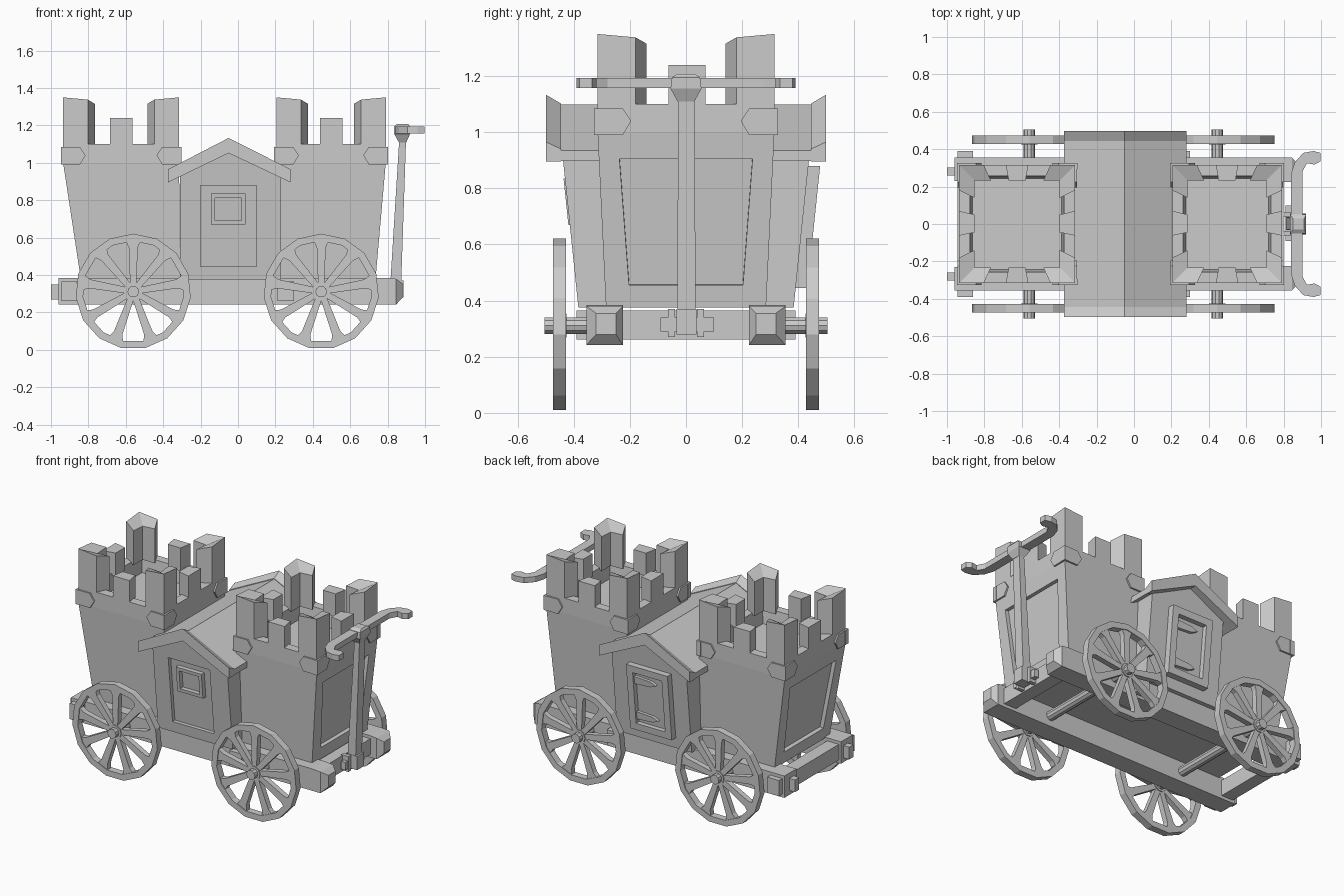
import bpy, bmesh
from math import cos, sin, pi

if "Cube" in bpy.data.objects:
    bpy.data.objects.remove(bpy.data.objects["Cube"])


def finish(bm, name):
    bmesh.ops.recalc_face_normals(bm, faces=bm.faces)
    me = bpy.data.meshes.new(name)
    bm.to_mesh(me)
    bm.free()
    ob = bpy.data.objects.new(name, me)
    bpy.context.collection.objects.link(ob)
    return ob


def skin(bm, rings, loop=False):
    """Join matching rings of points; cap the ends unless the rings loop."""
    vs = [[bm.verts.new(p) for p in r] for r in rings]
    n = len(vs[0])
    for a, b in zip(vs, vs[1:] + ([vs[0]] if loop else [])):
        for i in range(n):
            bm.faces.new((a[i], a[(i + 1) % n], b[(i + 1) % n], b[i]))
    if not loop:
        bm.faces.new(vs[0])
        bm.faces.new(vs[-1])


def loft(name, *solids):
    bm = bmesh.new()
    for rings in solids:
        skin(bm, rings)
    return finish(bm, name)


def rect(x0, x1, y0, y1, z):
    return [(x0, y0, z), (x1, y0, z), (x1, y1, z), (x0, y1, z)]


def xrect(x, y0, y1, z0, z1):
    return [(x, y0, z0), (x, y1, z0), (x, y1, z1), (x, y0, z1)]


def box(name, x0, x1, y0, y1, z0, z1):
    return loft(name, [rect(x0, x1, y0, y1, z0), rect(x0, x1, y0, y1, z1)])


# Towers: flared body, recessed end panel, hollow top
def tower(side, bottom, top, s):
    t = .082
    bm = bmesh.new()
    skin(bm, [rect(*bottom, -.285, .285, .375), rect(*top, -.315, .315, 1.0),
              rect(*top, -.315, .315, 1.1)])
    bmesh.ops.recalc_face_normals(bm, faces=bm.faces)
    bm.normal_update()
    end = [f for f in bm.faces if f.normal.x * s > .8 and f.calc_center_median().z < .9]
    roof = [f for f in bm.faces if f.normal.z > .9]
    bmesh.ops.inset_region(bm, faces=end, thickness=.08)
    k = 1 if s > 0 else 0
    for v in end[0].verts:
        hi = v.co.z > .7
        z = .905 if hi else .455
        x = bottom[k] + (top[k] - bottom[k]) * (z - .375) / .625
        v.co = (x, (.237 if hi else .203) * (1 if v.co.y > 0 else -1), z)
    bm.normal_update()
    bmesh.ops.inset_region(bm, faces=end, thickness=.001, depth=-.025)
    bmesh.ops.inset_region(bm, faces=roof, thickness=t)
    bmesh.ops.inset_region(bm, faces=roof, thickness=.02, depth=-.1)
    finish(bm, side + "_tower")

    x0, x1 = top
    xm = (x0 + x1) / 2
    for cx, sx in ((x0, -1), (x1, 1)):
        for cy, sy in ((-.315, -1), (.315, 1)):
            def P(u, v, z):
                return (cx - sx * u, cy - sy * v, z)
            # L-shaped corner merlon, radial end faces, peaked top
            L = [(0, 0, 1.35), (.132, 0, 1.338), (.17, t, 1.315),
                 (t, t, 1.31), (t, .175, 1.315), (0, .135, 1.338)]
            bm = bmesh.new()
            lo = [bm.verts.new(P(u, v, 1.09)) for u, v, z in L]
            hi = [bm.verts.new(P(*p)) for p in L]
            for i in range(6):
                j = (i + 1) % 6
                bm.faces.new((lo[i], lo[j], hi[j], hi[i]))
            for r in (lo, hi):
                bm.faces.new(r[:4])
                bm.faces.new((r[0], r[3], r[4], r[5]))
            finish(bm, side + "_corner_merlon")
            # Pointed corner clamp on both wall faces
            clamp = [(-.012, .99), (.09, .99), (.12, 1.04), (.09, 1.085), (-.012, 1.085)]
            loft(side + "_corner_clamp",
                 [[P(u, v, z) for u, z in clamp] for v in (-.01, .02)],
                 [[P(v, u, z) for u, z in clamp] for v in (-.01, .02)])
        # Middle merlons, narrower towards the inside
        loft(side + "_end_merlon", [[(cx, -.062, z), (cx, .07, z), (cx - sx * t, .05, z),
                                     (cx - sx * t, -.045, z)] for z in (1.09, 1.24)])
    for sy in (-1, 1):
        loft(side + "_side_merlon", [[(xm - .06, sy * .315, z), (xm + .06, sy * .315, z),
                                      (xm + .045, sy * (.315 - t), z), (xm - .045, sy * (.315 - t), z)]
                                     for z in (1.09, 1.24)])


tower("rear", (-.84, -.31), (-.935, -.315), -1)
tower("lead", (.21, .735), (.205, .79), 1)


# Central gabled house
def wall_y(z):
    return .385 + .053 * (z - .39) / .51


gable = [(-.31, .375), (.23, .375), (.23, .93), (-.045, 1.06), (-.31, .93)]
house = loft("house", [[(x, s * wall_y(z), z) for x, z in gable] for s in (-1, 1)])


def chevron(top, low, top2, low2):
    return [(-.375, low), (-.05, top), (.282, low), (.282, low2), (-.05, top2), (-.375, low2)]


loft("roof", [[(x, y, z) for x, z in chevron(1.098, .935, 1.06, .897)] for y in (-.46, .46)])
for s in (-1, 1):
    loft("roof_edge_board", [[(x, s * y, z) for x, z in chevron(t, l, 1.052, .895)]
                             for y, t, l in ((.445, 1.102, .94), (.498, 1.133, .965))])


def plate(x0, x1, z0, z1, s, d0, d1):
    """Slab that follows the leaning wall, from depth d0 to d1."""
    return [[(x, s * (wall_y(z) + d), z) for x, z in ((x0, z0), (x1, z0), (x1, z1), (x0, z1))]
            for d in (d0, d1)]


def frame(x0, x1, z0, z1, w, s, d0, d1):
    return [plate(x0, x1, z0, z0 + w, s, d0, d1), plate(x0, x1, z1 - w, z1, s, d0, d1),
            plate(x0, x0 + w, z0 + w, z1 - w, s, d0, d1), plate(x1 - w, x1, z0 + w, z1 - w, s, d0, d1)]


# Front door recess with framed window
cutter = loft("door_cutter", plate(-.2, .1, .445, .88, -1, -.025, .05))
cutter.hide_render = True
cutter.hide_viewport = True
cut = house.modifiers.new("door_recess", 'BOOLEAN')
cut.operation = 'DIFFERENCE'
cut.object = cutter
loft("window_frame", *frame(-.145, .04, .67, .835, .022, -1, -.03, .005))

# Back door with raised frame and strap hinges
loft("back_door", plate(-.2, .1, .445, .88, 1, -.01, .01))
loft("back_door_frame", *frame(-.2, .1, .445, .88, .045, 1, -.01, .042))
for z in (.54, .78):
    loft("hinge_strap", [[(x, wall_y(h) + d, h) for x, h in
                          ((.055, z - .025), (-.06, z - .018), (-.1, z), (-.06, z + .018), (.055, z + .025))]
                         for d in (0, .03)])

# Chassis: long beams with pointed tips, pegs, stubs and crossbeams
for s in (-1, 1):
    def yr(a, b):
        return tuple(sorted((s * a, s * b)))
    loft("long_beam", [xrect(-.96, *yr(.23, .355), .242, .385), xrect(.79, *yr(.225, .355), .242, .385),
                       xrect(.845, *yr(.225, .355), .242, .38), xrect(.88, *yr(.25, .32), .28, .355)])
    box("beam_peg", -1.0, -.95, *yr(.258, .302), .27, .35)
    box("beam_stub", .21, .3, *yr(.34, .39), .262, .365)
for n, x0, x1, w in (("rear", -.945, -.86, .39), ("lead", .71, .8, .3)):
    box(n + "_crossbeam", x0, x1, -w, w, .262, .365)


# Wheels and axles
def wheel(name, cx, cy):
    cz, n, spokes = .312, 15, 9
    bm = bmesh.new()
    rings = []
    for i in range(n):
        a = 2 * pi * (i + .5) / n - pi / 2
        rings.append([(cx + r * cos(a), cy + d, cz + r * sin(a))
                      for r, d in ((.309, -.023), (.309, .023), (.27, .023), (.27, -.023))])
    skin(bm, rings, loop=True)
    for i in range(spokes):
        a = 2 * pi * i / spokes + pi / 2
        c, s = cos(a), sin(a)
        skin(bm, [[(cx + r * c - w * s, cy + d, cz + r * s + w * c)
                   for w, d in ((-h, -.018), (h, -.018), (h, .018), (-h, .018))]
                  for r, h in ((.02, .016), (.235, .024), (.275, .042))])
    skin(bm, [[(cx + .045 * cos(pi * k / 5), cy + d, cz + .045 * sin(pi * k / 5))
               for k in range(10)] for d in (-.024, .024)])
    finish(bm, name)


for n, x in (("rear", -.56), ("lead", .445)):
    wheel(n + "_wheel_front", x, -.45)
    wheel(n + "_wheel_back", x, .45)
    loft(n + "_axle", [[(x + .031 * cos(pi * k / 5), y, .311 + .031 * sin(pi * k / 5))
                        for k in range(10)] for y in (-.505, .505)])

# Pull handle: pole, hinge lugs, neck and hooked grip bar
loft("handle_pole", [rect(.81, .87, -.031, .035, .285), rect(.865, .9, -.028, .03, 1.17)])
box("handle_foot", .81, .885, -.033, .037, .28, .37)
for s in (-1, 1):
    a, b = sorted((s * .04, s * .065))
    box("handle_lug", .79, .845, a, b, .27, .37)
box("handle_pin", .81, .84, -.09, .1, .29, .34)
loft("handle_neck", [rect(.86, .9, -.03, .03, 1.11), rect(.835, .92, -.055, .055, 1.155),
                     rect(.835, .92, -.05, .05, 1.195), rect(.85, .91, -.03, .03, 1.208)])
half = [(.9, .28), (.925, .325), (.965, .318), (.997, .335), (.997, .38), (.96, .39), (.905, .38), (.86, .33), (.84, .27)]
bar = half + [(x, -y) for x, y in reversed(half)]
loft("handle_grip", [[(x, y, z) for x, y in bar] for z in (1.157, 1.193)])
